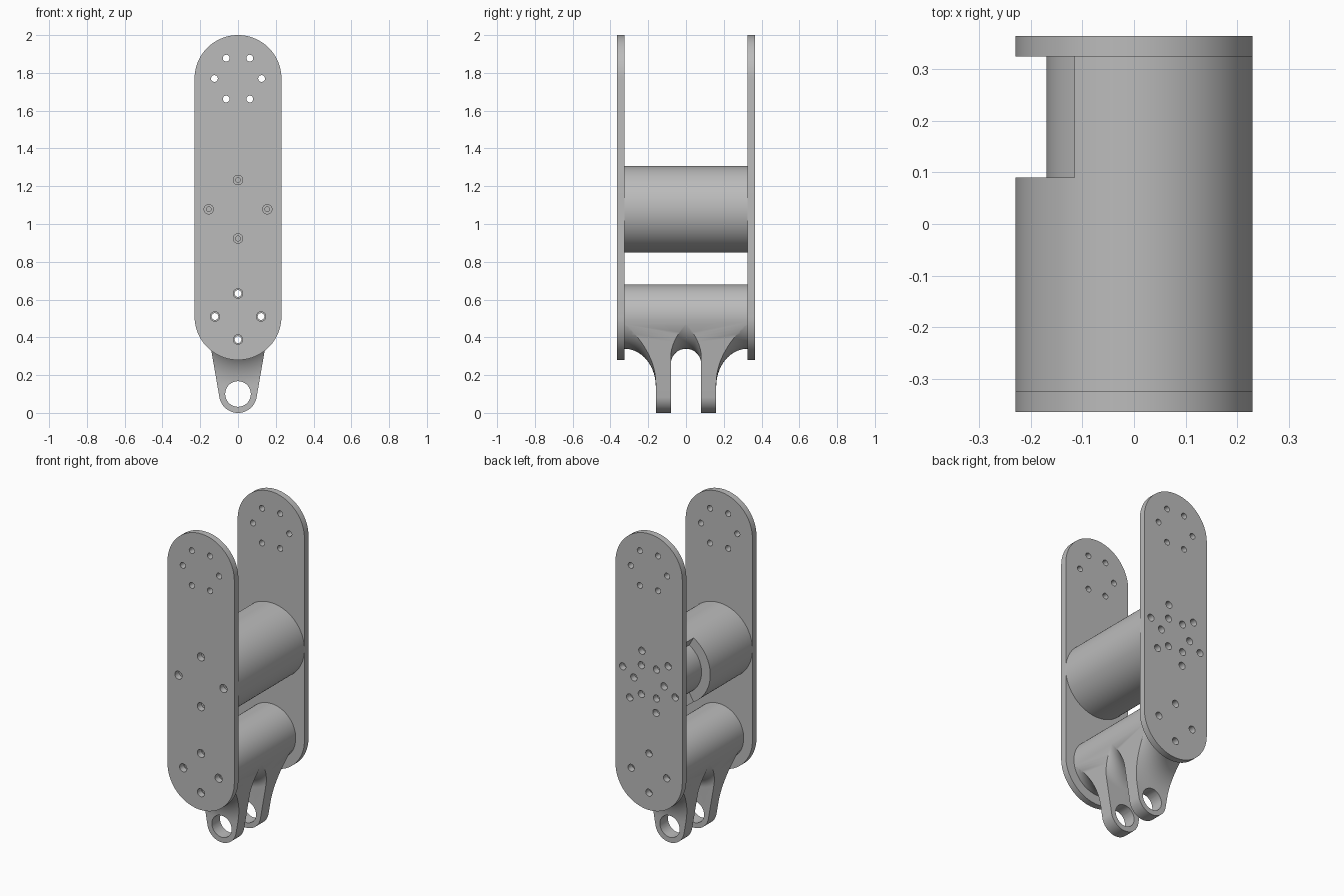
import bpy
import bmesh
from math import sin, cos, pi, radians, asin
from mathutils import Vector

old = bpy.data.objects.get("Cube")
if old:
    bpy.data.objects.remove(old, do_unlink=True)

metal = bpy.data.materials.new("plain grey metal")
GREY = (0.5, 0.5, 0.5, 1)
metal.diffuse_color = GREY
metal.use_nodes = True
metal.node_tree.nodes["Principled BSDF"].inputs["Base Color"].default_value = GREY

PLATE_IN, PLATE_OUT = 0.325, 0.365
MOTOR_Z, MOTOR_R = 1.078, 0.23
PIVOT_Z, PIVOT_R = 0.51, 0.17


def arc(r, x, z, start, end, n=48):
    """Points on an arc in the x-z plane, angles in degrees."""
    step = radians(end - start) / n
    return [(x + r * cos(radians(start) + i * step),
             z + r * sin(radians(start) + i * step)) for i in range(n + 1)]


def link(name, bm):
    bmesh.ops.recalc_face_normals(bm, faces=bm.faces)
    mesh = bpy.data.meshes.new(name)
    bm.to_mesh(mesh)
    bm.free()
    mesh.materials.append(metal)
    ob = bpy.data.objects.new(name, mesh)
    bpy.context.collection.objects.link(ob)
    return ob


def add_prism(bm, outline, y0, y1):
    """Extrude an x-z outline along y."""
    face = bm.faces.new([bm.verts.new((x, y0, z)) for x, z in outline])
    new = bmesh.ops.extrude_face_region(bm, geom=[face])["geom"]
    verts = [v for v in new if isinstance(v, bmesh.types.BMVert)]
    bmesh.ops.translate(bm, verts=verts, vec=Vector((0, y1 - y0, 0)))


def prism(name, outline, y0, y1):
    bm = bmesh.new()
    add_prism(bm, outline, y0, y1)
    return link(name, bm)


def capsule(r_top, z_top, r_low, z_low):
    """Two circles joined by their common tangents."""
    tilt = asin((r_top - r_low) / (z_top - z_low)) * 180 / pi
    return (arc(r_top, 0, z_top, -tilt, 180 + tilt)
            + arc(r_low, 0, z_low, 180 + tilt, 360 - tilt))


def disc(r, x, z, n=32):
    return arc(r, x, z, 0, 360, n)[:-1]


def drill(points, r, y0, y1):
    bm = bmesh.new()
    for x, z in points:
        add_prism(bm, disc(r, x, z), y0, y1)
    return link("drill", bm)


def boolean(ob, tool, operation="DIFFERENCE"):
    """Apply a boolean and discard the tool."""
    tool.hide_render = True
    mod = ob.modifiers.new("cut", "BOOLEAN")
    mod.operation, mod.object, mod.solver = operation, tool, "EXACT"
    graph = bpy.context.evaluated_depsgraph_get()
    mesh = bpy.data.meshes.new_from_object(ob.evaluated_get(graph))
    ob.modifiers.clear()
    ob.data = mesh
    bpy.data.objects.remove(tool, do_unlink=True)


def ring(count, r, z, first=0):
    return arc(r, 0, z, first, first + 360, count)[:-1]


# Bolt patterns
top_bolts = ring(6, 0.125, 1.77)
motor_bolts = ring(4, 0.155, MOTOR_Z)
rotor_bolts = ring(6, 0.104, MOTOR_Z) + ring(6, 0.187, MOTOR_Z, 15)
pivot_bolts = ring(4, 0.122, PIVOT_Z)

# Side plates
parts = []
for name, side, bolts in (("front_plate", -1, motor_bolts), ("back_plate", 1, rotor_bolts)):
    y0, y1 = sorted((side * PLATE_IN, side * PLATE_OUT))
    plate = prism(name, capsule(MOTOR_R, 1.77, MOTOR_R, PIVOT_Z), y0, y1)
    boolean(plate, drill(top_bolts, 0.018, y0 - 0.1, y1 + 0.1))
    boolean(plate, drill(bolts + pivot_bolts, 0.025 if side < 0 else 0.022,
                         y0 - 0.1, y1 + 0.1))
    parts.append(plate)

# Motor drum with a recessed sector next to the back plate
motor = prism("motor_drum", disc(MOTOR_R, 0, MOTOR_Z, 96), -PLATE_IN, PLATE_IN)
sector = (arc(0.3, 0, MOTOR_Z, 120, 240) + arc(0.17, 0, MOTOR_Z, 240, 120))
boolean(motor, prism("sector", sector, 0.09, 0.5))
boolean(motor, drill(motor_bolts, 0.013, -0.5, -0.25))
boolean(motor, drill(rotor_bolts[:6], 0.013, 0.25, 0.5))
parts.append(motor)

# Fork bracket: tapered body trimmed by a turned profile about the pivot axis
fork = prism("fork_bracket", capsule(PIVOT_R, PIVOT_Z, 0.1, 0.1), -PLATE_IN, PLATE_IN)
base = PIVOT_R + 0.0005
steps = [i / 14 * pi / 2 for i in range(15)]
half = [(0.08 * sin(a), base + 0.08 * (1 - cos(a))) for a in steps]
half += [(0.08, 0.7), (0.16, 0.7)]
half += [(0.325 - 0.165 * cos(a), base + 0.2 * (1 - sin(a))) for a in steps]
half += [(0.4, base)]
profile = [(-y, r) for y, r in reversed(half[1:])] + half
bm = bmesh.new()
rows = [[bm.verts.new((x, y, z)) for x, z in disc(r, 0, PIVOT_Z, 96)] for y, r in profile]
for a, b in zip(rows, rows[1:]):
    for i in range(len(a)):
        j = (i + 1) % len(a)
        bm.faces.new((a[i], a[j], b[j], b[i]))
bm.faces.new(rows[0])
bm.faces.new(rows[-1])
boolean(fork, link("turned_trim", bm), "INTERSECT")
boolean(fork, drill([(0, 0.1)], 0.068, -0.5, 0.5))
boolean(fork, drill(pivot_bolts, 0.018, -0.5, 0.5))
parts.append(fork)

# Smooth round surfaces, keep machined edges sharp
bpy.ops.object.select_all(action="DESELECT")
for ob in parts:
    ob.select_set(True)
bpy.context.view_layer.objects.active = parts[0]
bpy.ops.object.shade_smooth_by_angle(angle=radians(30))
